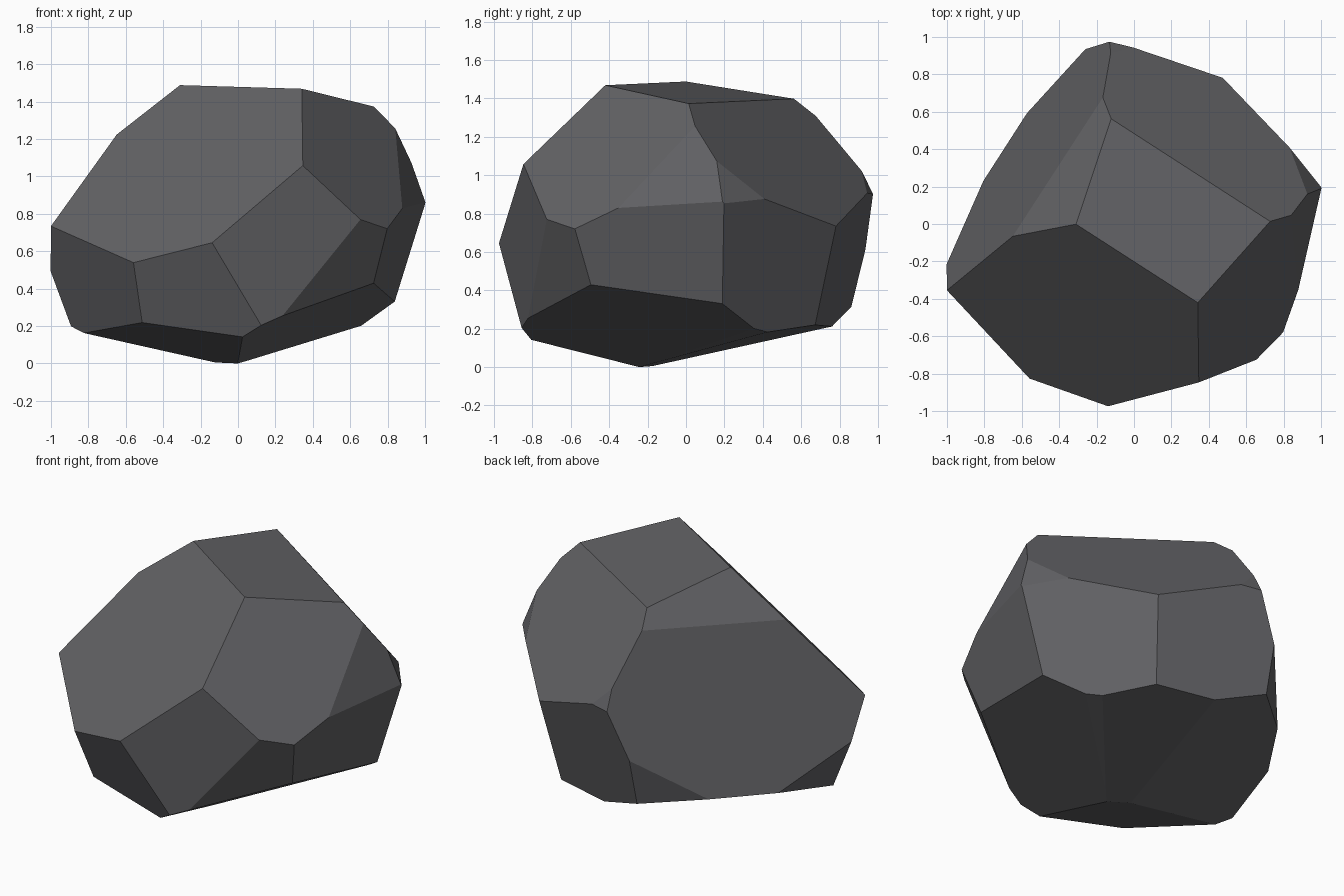
import bpy, bmesh
from mathutils import Vector

if "Cube" in bpy.data.objects:
    bpy.data.objects.remove(bpy.data.objects["Cube"])

# Each cut: outward direction (x, y, z) and offset, keeping n.p <= offset
UPPER = [
    (.109, .123, 1, 1.456),        # top
    (-.606, -.988, 1.018, 1.70),   # big front slope
    (-.867, .449, 1, 1.758),       # left bevel
    (-1, .608, .36, 1.05),         # big left slope
    (.673, 1, .935, 1.794),        # back slope
    (.225, 1, .478, 1.381),        # back chip
    (1, .748, .46, 1.546),         # right chip
    (1, -.247, .319, 1.231),       # right bevel
    (1, -.722, .763, 1.765),       # front right slope
]
LOWER = [
    (.25, 1, -.248, .722),         # back wall
    (1, .835, -.325, .893),        # back right wall
    (1, -.209, -.308, .697),       # right wall
    (.326, -1, -.074, .878),       # front wall
    (.851, -1, -.499, .895),       # front right wall
    (-.248, -1, -.415, .736),      # front left wall
    (-1, -.757, -.432, .946),      # left wall
    (-.876, 1, -.238, 1.019),      # back left chip
    (-1, .281, -.348, .769),       # left chip
]
UNDERSIDE = [
    (-.192, -.261, -1, .061),
    (.511, -.228, -1, .053),
    (.296, .012, -1, -.003),
    (.073, .208, -1, -.051),
    (-.256, .264, -1, -.021),
]


def chop(bm, x, y, z, offset):
    """Slice off everything beyond a plane and cap the cut."""
    n = Vector((x, y, z))
    cut = bmesh.ops.bisect_plane(
        bm, geom=bm.verts[:] + bm.edges[:] + bm.faces[:], dist=1e-5,
        plane_co=n * offset / n.length_squared, plane_no=n, clear_outer=True)
    edges = [e for e in cut["geom_cut"]
             if isinstance(e, bmesh.types.BMEdge) and e.is_boundary]
    if edges:
        bmesh.ops.holes_fill(bm, edges=edges, sides=0)


# Rough block, chiselled down to a faceted boulder
bm = bmesh.new()
bmesh.ops.create_cube(bm, size=4)
for plane in UPPER + LOWER + UNDERSIDE:
    chop(bm, *plane)
bmesh.ops.recalc_face_normals(bm, faces=bm.faces[:])

# Centre it and stand it on the ground
axes = [[v.co[i] for v in bm.verts] for i in range(3)]
shift = Vector((-(min(axes[0]) + max(axes[0])) / 2,
                -(min(axes[1]) + max(axes[1])) / 2, -min(axes[2])))
bmesh.ops.translate(bm, verts=bm.verts[:], vec=shift)

mesh = bpy.data.meshes.new("boulder")
bm.to_mesh(mesh)
bm.free()
stone = bpy.data.materials.new("dark grey stone")
stone.diffuse_color = (.12, .12, .128, 1)
stone.use_nodes = True
stone.node_tree.nodes["Principled BSDF"].inputs["Base Color"].default_value = stone.diffuse_color
mesh.materials.append(stone)
bpy.context.collection.objects.link(bpy.data.objects.new("boulder", mesh))
